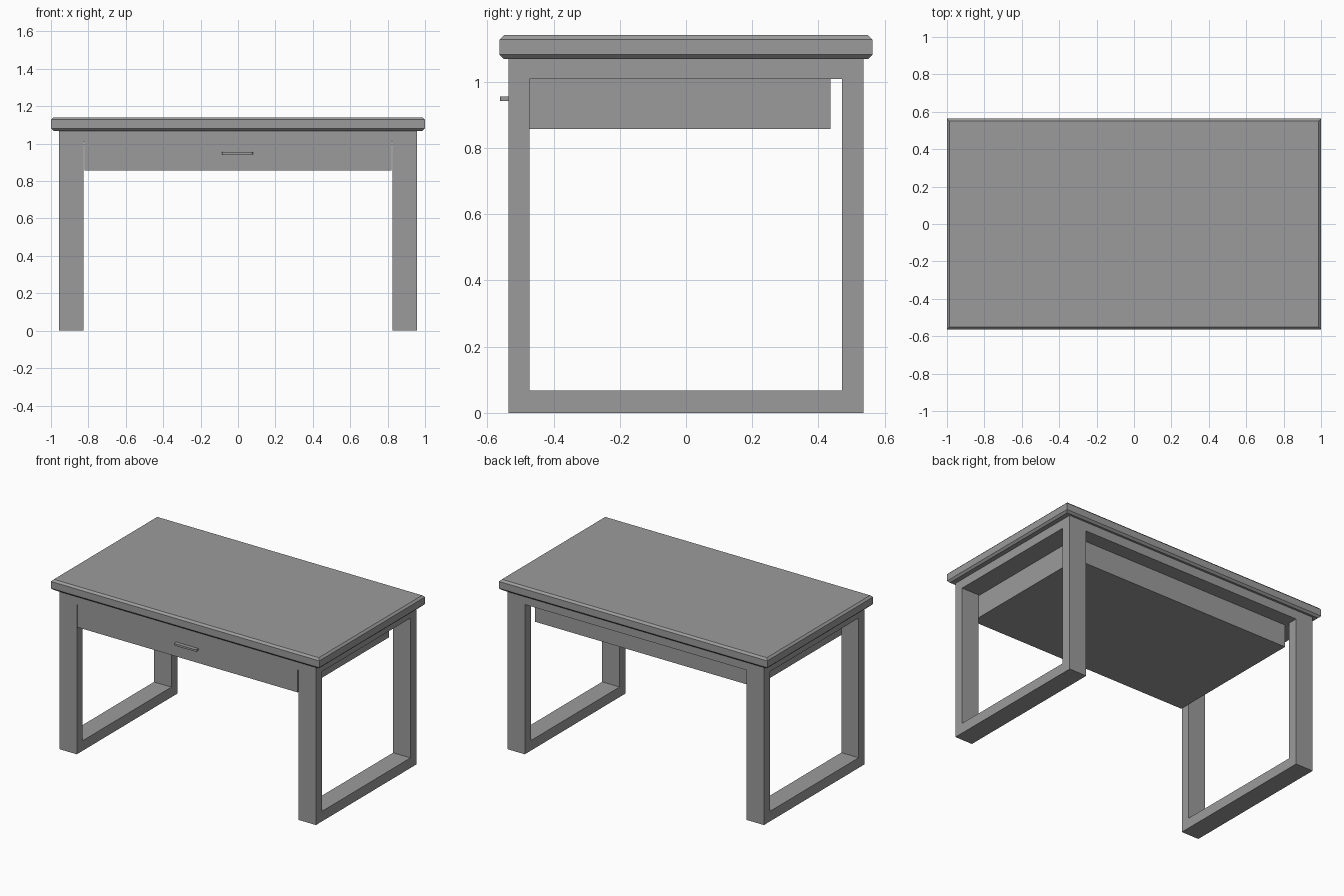
import bpy, bmesh

if "Cube" in bpy.data.objects:
    bpy.data.objects.remove(bpy.data.objects["Cube"])

grey = bpy.data.materials.new("dark_grey")
grey.diffuse_color = (0.33, 0.33, 0.33, 1)
grey.use_nodes = True
grey.node_tree.nodes["Principled BSDF"].inputs["Base Color"].default_value = grey.diffuse_color


def new_object(name, bm):
    bmesh.ops.recalc_face_normals(bm, faces=bm.faces)
    mesh = bpy.data.meshes.new(name)
    bm.to_mesh(mesh)
    bm.free()
    mesh.materials.append(grey)
    ob = bpy.data.objects.new(name, mesh)
    bpy.context.collection.objects.link(ob)
    return ob


def box_bm(x0, x1, y0, y1, z0, z1):
    bm = bmesh.new()
    bmesh.ops.create_cube(bm, size=1)
    for v in bm.verts:
        v.co.x = x1 if v.co.x > 0 else x0
        v.co.y = y1 if v.co.y > 0 else y0
        v.co.z = z1 if v.co.z > 0 else z0
    return bm


def is_vertical(e):
    return abs(e.verts[0].co.z - e.verts[1].co.z) > 1e-4


# Table top, chamfered along its upper and lower rims with square corners
bm = bmesh.new()
rings = []
c = 0.013
for inset, z in ((c, 1.069), (0, 1.069 + c), (0, 1.141 - c), (c, 1.141)):
    x, y = 1 - inset, 0.563 - inset
    rings.append([bm.verts.new((sx * x, sy * y, z))
                  for sx, sy in ((-1, -1), (1, -1), (1, 1), (-1, 1))])
for lo, hi in zip(rings, rings[1:]):
    for i in range(4):
        j = (i + 1) % 4
        bm.faces.new((lo[i], lo[j], hi[j], hi[i]))
bm.faces.new(rings[0])
bm.faces.new(rings[-1])
new_object("table_top", bm)

# Under-top slab, flush with the leg frames
new_object("top_support", box_bm(-0.956, 0.956, -0.536, 0.536, 1.009, 1.069))

# U-shaped leg frames: profile in the y-z plane, extruded along x
profile = [(-0.536, 1.009), (-0.536, 0), (0.536, 0), (0.536, 1.009),
           (0.471, 1.009), (0.471, 0.068), (-0.473, 0.068), (-0.473, 1.009)]
for name, x0, x1 in (("left_leg_frame", -0.956, -0.826),
                     ("right_leg_frame", 0.826, 0.956)):
    bm = bmesh.new()
    face = bm.faces.new([bm.verts.new((x0, y, z)) for y, z in profile])
    ext = bmesh.ops.extrude_face_region(bm, geom=[face])
    for v in ext["geom"]:
        if isinstance(v, bmesh.types.BMVert):
            v.co.x = x1
    new_object(name, bm)

# Wide drawer, front flush with the legs
new_object("drawer", box_bm(-0.822, 0.82, -0.536, 0.437, 0.857, 1.009))

# Slim drawer pull with rounded outer corners
bm = box_bm(-0.085, 0.08, -0.562, -0.534, 0.942, 0.955)
corners = [e for e in bm.edges if is_vertical(e) and e.verts[0].co.y < -0.55]
bmesh.ops.bevel(bm, geom=corners, offset=0.012, segments=4, profile=0.5,
                affect='EDGES')
new_object("drawer_handle", bm)
